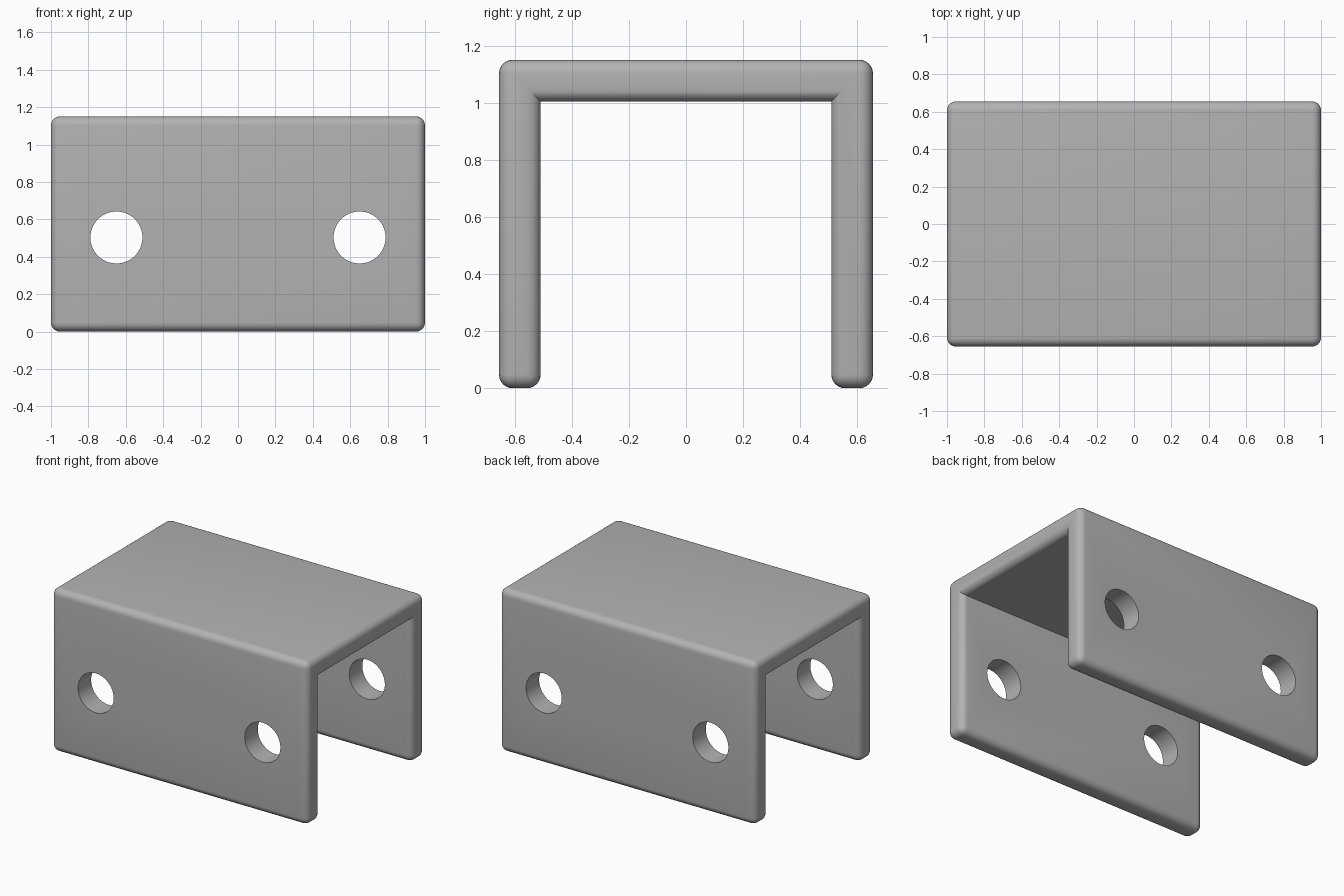
import bpy, bmesh, math
from mathutils import Matrix

LENGTH, HALF_DEPTH, HEIGHT, WALL, FILLET = 2.0, 0.655, 1.15, 0.146, 0.048
HOLE_X, HOLE_Z, HOLE_R = 0.65, 0.503, 0.139

if "Cube" in bpy.data.objects:
    bpy.data.objects.remove(bpy.data.objects["Cube"])

# Plain grey metal
grey = bpy.data.materials.new("grey_metal")
grey.use_nodes = True
colour = (0.45, 0.45, 0.45, 1)
grey.diffuse_color = colour
grey.node_tree.nodes["Principled BSDF"].inputs["Base Color"].default_value = colour


def make_object(name, bm):
    bmesh.ops.recalc_face_normals(bm, faces=bm.faces)
    mesh = bpy.data.meshes.new(name)
    bm.to_mesh(mesh)
    bm.free()
    mesh.materials.append(grey)
    obj = bpy.data.objects.new(name, mesh)
    bpy.context.collection.objects.link(obj)
    return obj


# Channel: inverted U profile swept along x
inner, ceiling = HALF_DEPTH - WALL, HEIGHT - WALL
half = [(HALF_DEPTH, HEIGHT), (HALF_DEPTH, 0), (inner, 0), (inner, ceiling)]
profile = half + [(-y, z) for y, z in reversed(half)]
bm = bmesh.new()
face = bm.faces.new([bm.verts.new((-LENGTH / 2, y, z)) for y, z in profile])
swept = bmesh.ops.extrude_face_region(bm, geom=[face], use_keep_orig=True)
bmesh.ops.translate(bm, vec=(LENGTH, 0, 0),
                    verts=[v for v in swept["geom"] if isinstance(v, bmesh.types.BMVert)])
bmesh.ops.recalc_face_normals(bm, faces=bm.faces)

# Round every edge except the two inside corners
bmesh.ops.bevel(bm, geom=[e for e in bm.edges if e.is_convex], affect='EDGES',
                offset=FILLET, segments=6, profile=0.5, clamp_overlap=True)
bracket = make_object("channel_bracket", bm)

# Bolt holes through both walls
bm = bmesh.new()
for side in (-1, 1):
    place = Matrix.Translation((side * HOLE_X, 0, HOLE_Z)) @ Matrix.Rotation(math.pi / 2, 4, 'X')
    bmesh.ops.create_cone(bm, cap_ends=True, segments=64, radius1=HOLE_R,
                          radius2=HOLE_R, depth=2, matrix=place)
cutter = make_object("hole_cutter", bm)
cutter.hide_render = True

cut = bracket.modifiers.new("bolt_holes", 'BOOLEAN')
cut.operation, cut.solver, cut.object = 'DIFFERENCE', 'EXACT', cutter
bpy.ops.object.select_all(action='DESELECT')
bpy.context.view_layer.objects.active = bracket
bracket.select_set(True)
bpy.ops.object.modifier_apply(modifier=cut.name)
bpy.data.objects.remove(cutter)
bpy.ops.object.shade_smooth_by_angle(angle=math.radians(30))
